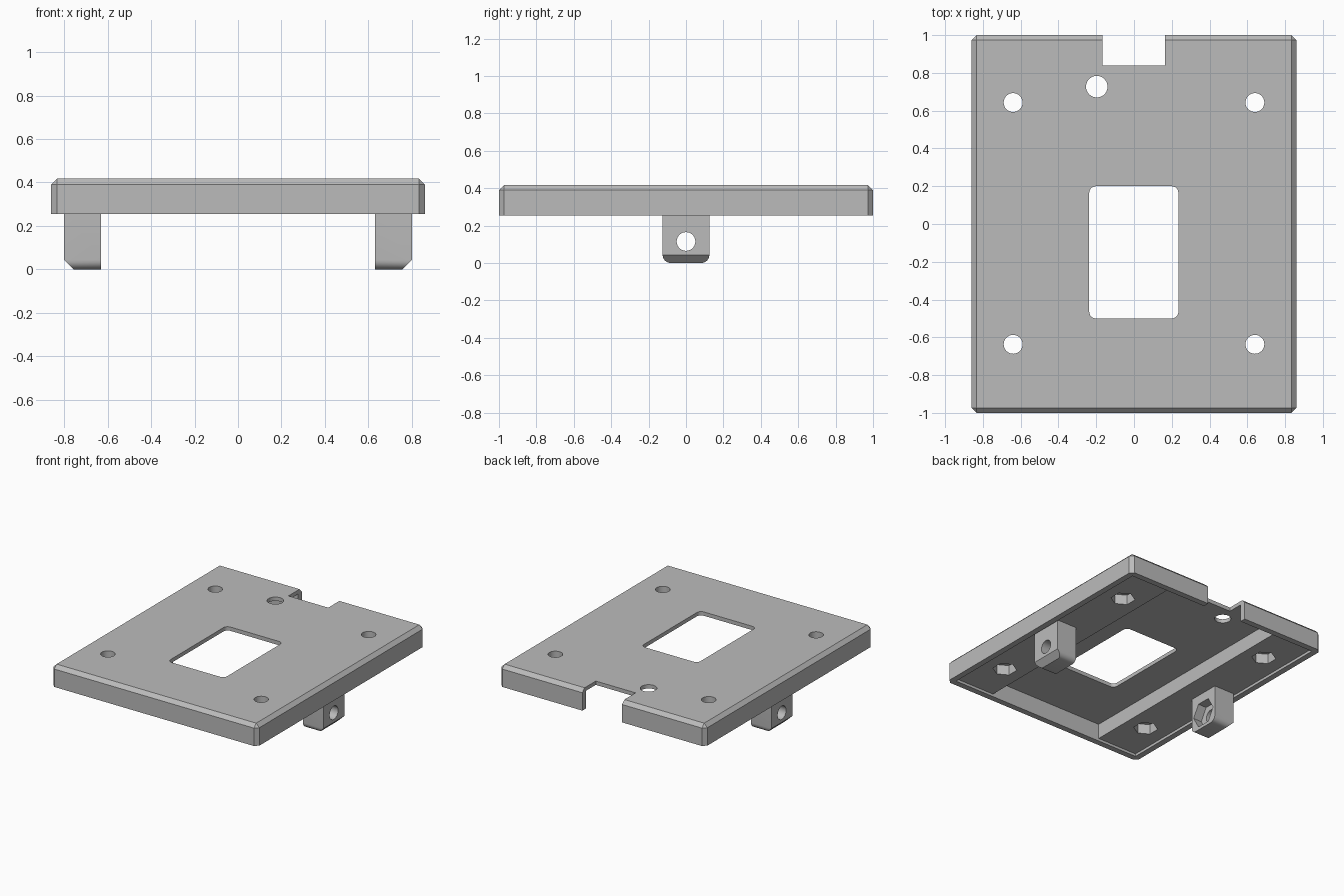
import bpy, bmesh, math
from mathutils import Vector, Matrix

cube = bpy.data.objects.get("Cube")
if cube:
    bpy.data.objects.remove(cube, do_unlink=True)

grey = bpy.data.materials.new("plain grey")
grey.use_nodes = True
grey.diffuse_color = (0.5, 0.5, 0.5, 1)
grey.node_tree.nodes["Principled BSDF"].inputs["Base Color"].default_value = grey.diffuse_color


def make_object(name, bm):
    bmesh.ops.recalc_face_normals(bm, faces=bm.faces)
    mesh = bpy.data.meshes.new(name)
    bm.to_mesh(mesh)
    bm.free()
    mesh.materials.append(grey)
    obj = bpy.data.objects.new(name, mesh)
    bpy.context.collection.objects.link(obj)
    return obj


def box_mesh(x0, x1, y0, y1, z0, z1):
    bm = bmesh.new()
    bmesh.ops.create_cube(bm, size=1)
    low, high = Vector((x0, y0, z0)), Vector((x1, y1, z1))
    for v in bm.verts:
        v.co = Vector(low[i] + (v.co[i] + 0.5) * (high[i] - low[i]) for i in range(3))
    return bm


def bevel(bm, test, size, segments=1):
    edges = [e for e in bm.edges if test(e.verts[0].co, e.verts[1].co)]
    bmesh.ops.bevel(bm, geom=edges, offset=size, segments=segments,
                    profile=0.5, affect='EDGES')


def along(axis):
    return lambda a, b: abs(a[axis] - b[axis]) > 0.01 and (a - b).length < abs(a[axis] - b[axis]) + 1e-5


def rod(radius, sides, centre, length, axis='Z', turn=0.0):
    bm = bmesh.new()
    m = Matrix.Translation(centre)
    if axis == 'X':
        m = m @ Matrix.Rotation(math.pi / 2, 4, 'Y')
    m = m @ Matrix.Rotation(turn, 4, 'Z')
    bmesh.ops.create_cone(bm, cap_ends=True, segments=sides, radius1=radius,
                          radius2=radius, depth=length, matrix=m)
    return bm


def cut(obj, bm):
    cutter = make_object("cutter", bm)
    cutter.hide_render = True
    mod = obj.modifiers.new("cut", 'BOOLEAN')
    mod.operation = 'DIFFERENCE'
    mod.solver = 'EXACT'
    mod.object = cutter
    bpy.context.view_layer.objects.active = obj
    bpy.ops.object.modifier_apply(modifier=mod.name)
    bpy.data.objects.remove(cutter, do_unlink=True)


def shade(obj):
    bpy.ops.object.select_all(action='DESELECT')
    obj.select_set(True)
    bpy.context.view_layer.objects.active = obj
    bpy.ops.object.shade_smooth_by_angle(angle=math.radians(30))


# Plate with chamfered top and corners
W, L, BASE, TOP = 0.86, 1.0, 0.255, 0.417
STEP, CEILING, RIM = 0.275, 0.388, 0.045
bm = box_mesh(-W, W, -L, L, BASE, TOP)
vertical = along(2)
bevel(bm, lambda a, b: vertical(a, b) or min(a.z, b.z) > TOP - 0.001, 0.027)
plate = make_object("mounting_plate", bm)

# Shallow rim recess and deep central channel on the underside
cut(plate, box_mesh(-W + RIM, W - RIM, -L + RIM, L - RIM, 0, STEP))
cut(plate, box_mesh(-0.48, 0.48, -L + RIM, L - RIM, 0, CEILING))

# Rounded window and back notch
window = box_mesh(-0.237, 0.235, -0.5, 0.2, 0, 1)
bevel(window, vertical, 0.035, 6)
cut(plate, window)
cut(plate, box_mesh(-0.167, 0.165, 0.84, 1.2, 0, 1))

# Cable hole, screw holes and nut pockets
cut(plate, rod(0.057, 40, (-0.197, 0.727, 0.4), 0.6))
for x in (-0.64, 0.64):
    for y in (-0.637, 0.643):
        cut(plate, rod(0.05, 32, (x, y, 0.4), 0.6))
        cut(plate, rod(0.085, 6, (x, y, 0.25), 0.2))
shade(plate)

# Side lugs with a cross hole and an inner nut pocket
for name, s in (("left_lug", 1), ("right_lug", -1)):
    bm = box_mesh(min(0.63 * s, 0.8 * s), max(0.63 * s, 0.8 * s), -0.125, 0.125, 0, STEP + 0.01)
    lengthwise = along(0)
    bevel(bm, lambda a, b: lengthwise(a, b) and max(a.z, b.z) < 0.01, 0.043, 6)
    # Sloped outer bottom edge
    bmesh.ops.bisect_plane(bm, geom=bm.verts[:] + bm.edges[:] + bm.faces[:],
                           plane_co=(0.757 * s, 0, 0), plane_no=(s, 0, -1), clear_outer=True)
    bmesh.ops.holes_fill(bm, edges=[e for e in bm.edges if e.is_boundary])
    lug = make_object(name, bm)
    cut(lug, rod(0.05, 32, (0.7 * s, 0, 0.115), 0.6, 'X'))
    cut(lug, rod(0.105, 6, (0.61 * s, 0, 0.115), 0.18, 'X'))
    shade(lug)
